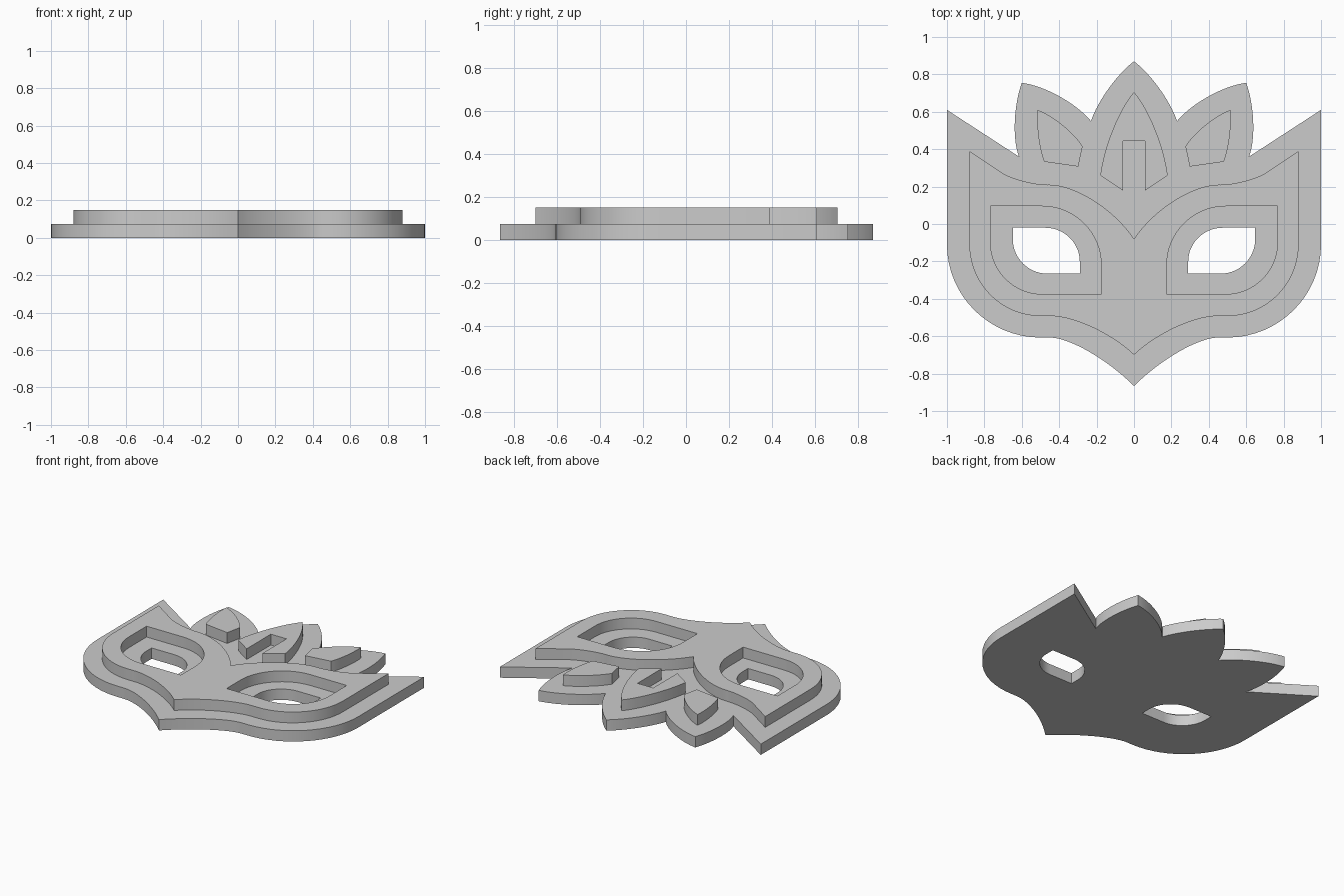
import bpy
import bmesh
from mathutils import Vector
from mathutils.geometry import interpolate_bezier

cube = bpy.data.objects.get("Cube")
if cube:
    bpy.data.objects.remove(cube)

THICK = 0.075

grey = bpy.data.materials.new("plain grey")
grey.use_nodes = True
colour = (0.6, 0.6, 0.6, 1)
grey.diffuse_color = colour
grey.node_tree.nodes["Principled BSDF"].inputs["Base Color"].default_value = colour


def trace(steps):
    """Path points: (x, y) is a straight step, (cx, cy, x, y) a curve pulled toward c."""
    pts = [Vector(steps[0])]
    for s in steps[1:]:
        a, b = pts[-1], Vector(s[-2:])
        if len(s) == 4:
            c = Vector(s[:2])
            pts += interpolate_bezier(a, a.lerp(c, 0.55), b.lerp(c, 0.55), b, 17)[1:]
        else:
            pts.append(b)
    return [Vector((p[0], p[1])) for p in pts]


def flip(pts):
    return [Vector((-p.x, p.y)) for p in reversed(pts)]


def symmetric(steps):
    """Close a right-hand half path that starts and ends on the centre line."""
    half = trace(steps)
    return half + [p for p in flip(half) if abs(p.x) > 1e-5]


def plate(name, loops, bottom):
    """Flat plate from an outer loop and optional hole loops."""
    curve = bpy.data.curves.new(name + "_outline", 'CURVE')
    curve.dimensions = '2D'
    curve.fill_mode = 'BOTH'
    curve.extrude = THICK / 2
    for pts in loops:
        spline = curve.splines.new('POLY')
        spline.points.add(len(pts) - 1)
        for sp, p in zip(spline.points, pts):
            sp.co = (p.x, p.y, 0, 1)
        spline.use_cyclic_u = True
    helper = bpy.data.objects.new(name + "_helper", curve)
    bpy.context.collection.objects.link(helper)
    graph = bpy.context.evaluated_depsgraph_get()
    mesh = bpy.data.meshes.new_from_object(helper.evaluated_get(graph))
    bpy.data.objects.remove(helper)

    # Weld the walls to the caps and set the plate at its height
    bm = bmesh.new()
    bm.from_mesh(mesh)
    bmesh.ops.remove_doubles(bm, verts=bm.verts, dist=1e-5)
    bmesh.ops.translate(bm, verts=bm.verts, vec=(0, 0, bottom + THICK / 2))
    bmesh.ops.recalc_face_normals(bm, faces=bm.faces)
    bm.to_mesh(mesh)
    bm.free()
    mesh.materials.clear()
    mesh.materials.append(grey)
    obj = bpy.data.objects.new(name, mesh)
    bpy.context.collection.objects.link(obj)
    bpy.ops.object.select_all(action='DESELECT')
    obj.select_set(True)
    bpy.context.view_layer.objects.active = obj
    bpy.ops.object.shade_smooth_by_angle(angle=0.5)


# Base plate: feathered crown, pointed temples, round cheeks, pointed nose
base = symmetric([(0, 0.87), (0.165, 0.745, 0.23, 0.55), (0.375, 0.725, 0.6, 0.755),
                  (0.68, 0.53, 0.615, 0.36), (1, 0.61), (1, -0.11),
                  (1, -0.607, 0.5, -0.607), (0.45, -0.607), (0.26, -0.607, 0, -0.866)])
eye = trace([(0.29, -0.265), (0.465, -0.265), (0.648, -0.265, 0.648, -0.08),
             (0.648, -0.02), (0.475, -0.02), (0.29, -0.02, 0.29, -0.2)])
plate("mask_base", [base, eye, flip(eye)], 0)

# Raised face with a wider opening around each eye
face = symmetric([(0, -0.08), (0.19, 0.205, 0.45, 0.21), (0.58, 0.205, 0.7, 0.27),
                  (0.88, 0.39), (0.88, -0.11), (0.88, -0.492, 0.5, -0.492),
                  (0.45, -0.492), (0.22, -0.49, 0, -0.7)])
socket = trace([(0.175, -0.375), (0.49, -0.375), (0.767, -0.375, 0.767, -0.1),
                (0.767, 0.095), (0.49, 0.095), (0.175, 0.095, 0.175, -0.22)])
plate("raised_face", [face, socket, flip(socket)], THICK)

# Crown feathers
centre = symmetric([(0, 0.705), (0.145, 0.54, 0.18, 0.26), (0.06, 0.18),
                    (0.06, 0.445), (0, 0.445)])
plate("centre_feather", [centre], THICK)
side = trace([(0.515, 0.61), (0.36, 0.55, 0.275, 0.415), (0.298, 0.307),
              (0.48, 0.333), (0.53, 0.46, 0.515, 0.61)])
plate("left_feather", [side], THICK)
plate("right_feather", [flip(side)], THICK)
